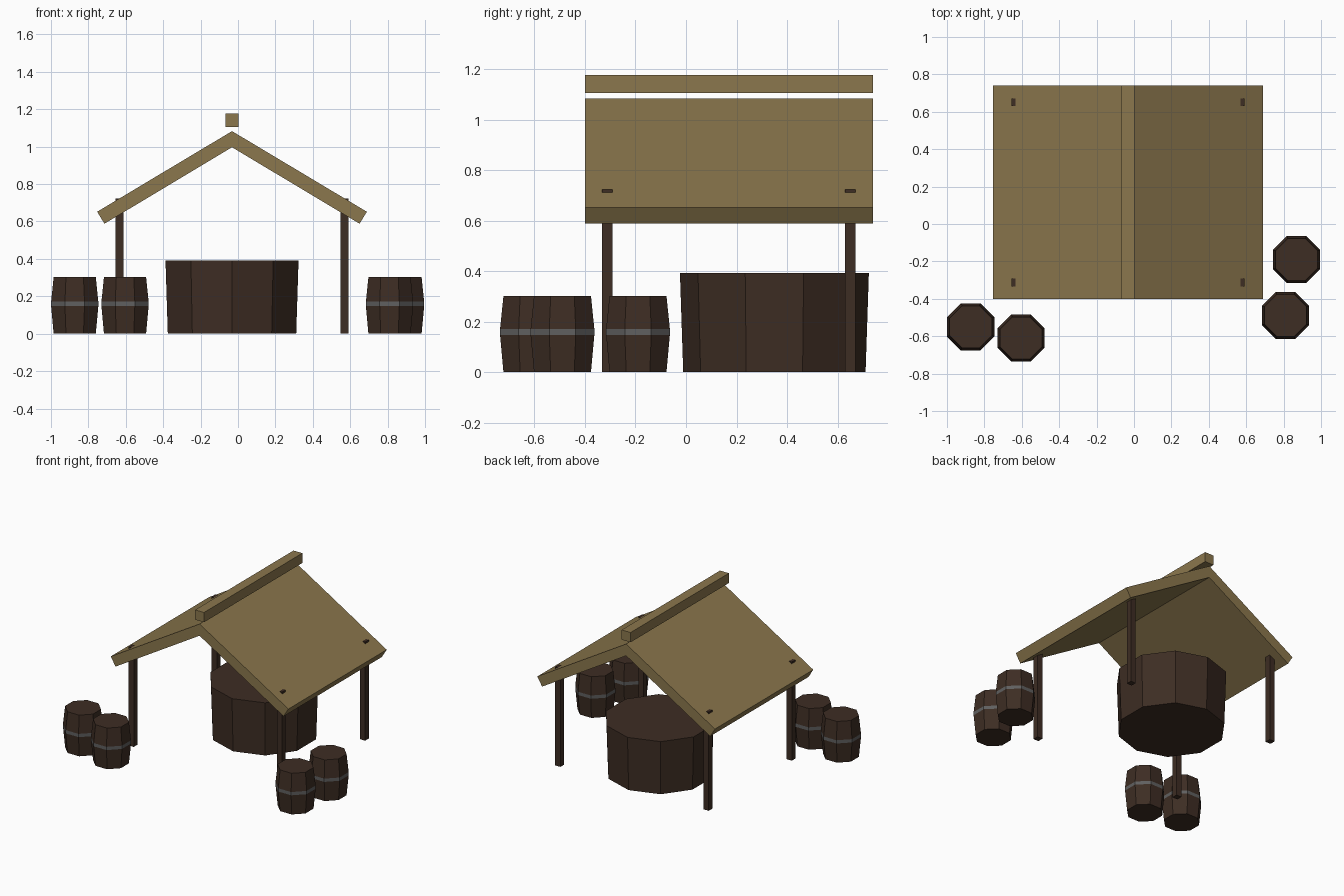
import bpy, bmesh, math

if "Cube" in bpy.data.objects:
    bpy.data.objects.remove(bpy.data.objects["Cube"])


def material(name, rgb):
    m = bpy.data.materials.new(name)
    m.diffuse_color = (*rgb, 1)
    m.use_nodes = True
    m.node_tree.nodes["Principled BSDF"].inputs["Base Color"].default_value = m.diffuse_color
    return m


ROOF = material("tan_wood", (0.258, 0.184, 0.074))
WOOD = material("dark_wood", (0.047, 0.026, 0.017))
IRON = material("grey_iron", (0.115, 0.115, 0.115))


def finish(name, bm, *mats):
    bmesh.ops.recalc_face_normals(bm, faces=bm.faces)
    me = bpy.data.meshes.new(name)
    bm.to_mesh(me)
    bm.free()
    for m in mats:
        me.materials.append(m)
    ob = bpy.data.objects.new(name, me)
    bpy.context.collection.objects.link(ob)
    return ob


def extrude_y(name, profile, y0, y1, mat):
    """Extrude an xz profile from y0 to y1."""
    bm = bmesh.new()
    f = bm.faces.new([bm.verts.new((x, y0, z)) for x, z in profile])
    r = bmesh.ops.extrude_face_region(bm, geom=[f])
    vs = [g for g in r["geom"] if isinstance(g, bmesh.types.BMVert)]
    bmesh.ops.translate(bm, verts=vs, vec=(0, y1 - y0, 0))
    return finish(name, bm, mat)


def stave_drum(name, centre, rings, sides, turn, mats, band=None):
    """Stack n-sided rings (radius, z); the level numbered band gets slot 1."""
    bm = bmesh.new()
    loops = []
    for r, z in rings:
        loops.append([bm.verts.new((centre[0] + r * math.cos(turn + math.tau * i / sides),
                                    centre[1] + r * math.sin(turn + math.tau * i / sides), z))
                      for i in range(sides)])
    for k in range(len(loops) - 1):
        a, b = loops[k], loops[k + 1]
        for i in range(sides):
            j = (i + 1) % sides
            f = bm.faces.new((a[i], a[j], b[j], b[i]))
            f.material_index = 1 if k == band else 0
    bm.faces.new(loops[0][::-1])
    bm.faces.new(loops[-1])
    return finish(name, bm, *mats)


CX = -0.032          # ridge line of the shelter
Y0, Y1 = -0.40, 0.74

# Gabled roof slab, mirrored about the ridge
half = [(0.721, 0.652), (0.682, 0.588)]
profile = ([(CX, 1.083)] + [(CX + x, z) for x, z in half] + [(CX, 0.997)]
           + [(CX - x, z) for x, z in reversed(half)])
extrude_y("roof", profile, Y0, Y1, ROOF)

# Ridge beam floating just above the peak
s = 0.036
extrude_y("ridge_beam", [(CX - s, 1.105), (CX + s, 1.105), (CX + s, 1.177), (CX - s, 1.177)],
          Y0, Y1, ROOF)

# Four posts poking slightly through the roof
p = 0.021
for side, sx in (("left", -1), ("right", 1)):
    for end, y in (("front", -0.312), ("back", 0.651)):
        x = CX + sx * 0.602
        extrude_y(f"{end}_{side}_post",
                  [(x - p, 0), (x + p, 0), (x + p, 0.724), (x - p, 0.724)],
                  y - p, y + p, WOOD)

# Large ten-sided vat
stave_drum("vat", (CX, 0.35), [(0.361, 0), (0.374, 0.392)], 10, math.pi / 2, [WOOD])

# Eight-sided barrels with an iron hoop at the widest point
rings = [(0.122, 0), (0.1365, 0.147), (0.1365, 0.171), (0.122, 0.302)]
for i, c in enumerate([(-0.873, -0.55), (-0.604, -0.61), (0.869, -0.19), (0.81, -0.489)]):
    stave_drum(f"barrel_{i + 1}", c, rings, 8, math.pi / 8, [WOOD, IRON], band=1)
